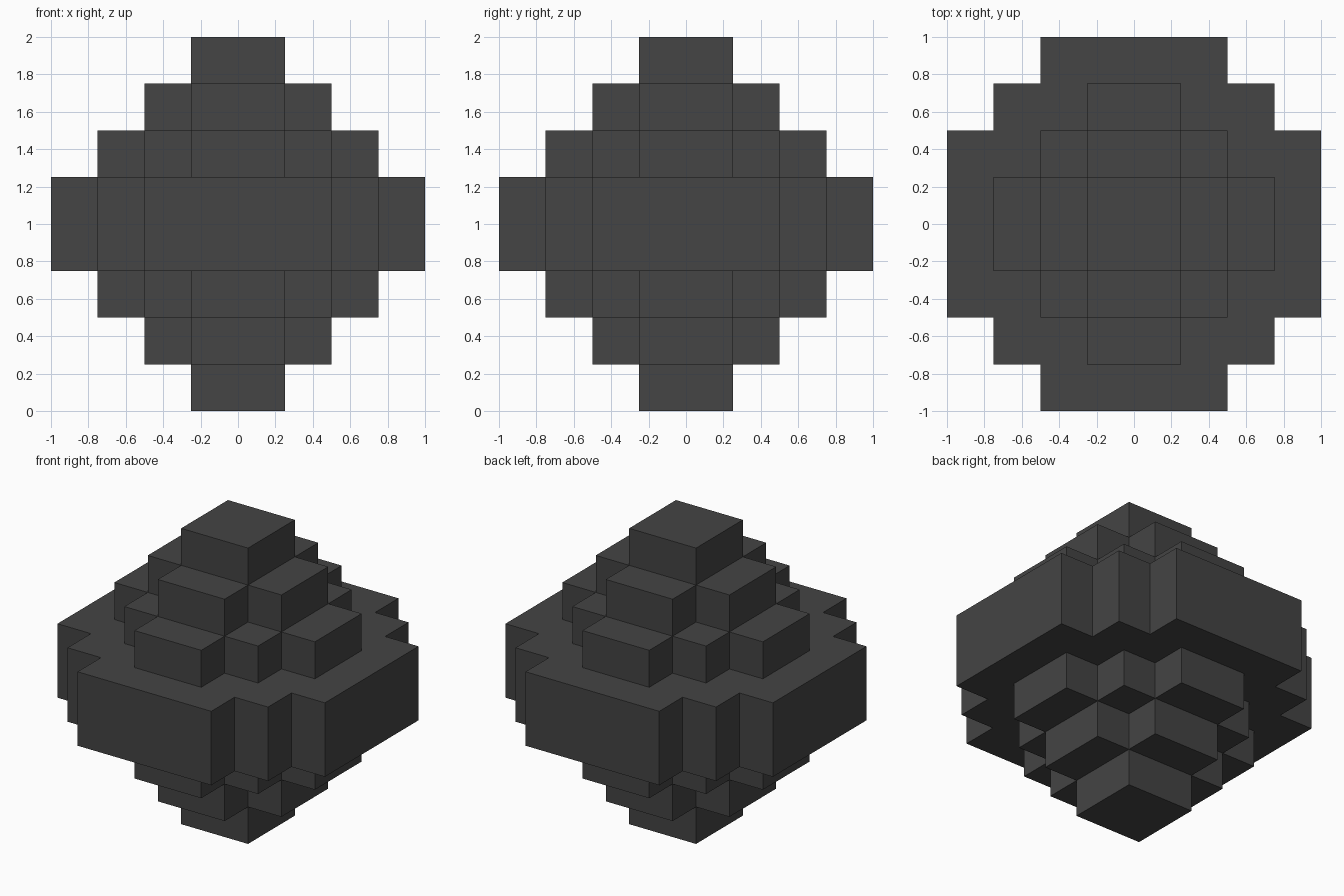
import bpy
import bmesh

cube = bpy.data.objects.get("Cube")
if cube:
    bpy.data.objects.remove(cube, do_unlink=True)

STEP = 0.25

charcoal = bpy.data.materials.new("charcoal")
charcoal.use_nodes = True
COLOUR = (0.058, 0.058, 0.058, 1)
charcoal.diffuse_color = COLOUR
charcoal.node_tree.nodes["Principled BSDF"].inputs["Base Color"].default_value = COLOUR


def stepped_outline(reach, side):
    """Plan of a tier: flat sides of half width `side`, staircase corners."""
    x, y = reach, side
    corner = [(x, y)]
    while x > side:
        x -= 1
        corner.append((x, y))
        y += 1
        corner.append((x, y))
    outline = []
    for _ in range(4):
        outline += corner
        corner = [(-v, u) for u, v in corner]
    return outline


def tier(name, reach, side, bottom, height):
    """Extrude a stepped plan into a solid slab; sizes are in steps."""
    bm = bmesh.new()
    verts = [bm.verts.new((x * STEP, y * STEP, bottom * STEP))
             for x, y in stepped_outline(reach, side)]
    base = bm.faces.new(verts)
    result = bmesh.ops.extrude_face_region(bm, geom=[base], use_keep_orig=True)
    top = [v for v in result["geom"] if isinstance(v, bmesh.types.BMVert)]
    bmesh.ops.translate(bm, verts=top, vec=(0, 0, height * STEP))
    bmesh.ops.recalc_face_normals(bm, faces=bm.faces)
    mesh = bpy.data.meshes.new(name)
    bm.to_mesh(mesh)
    bm.free()
    mesh.materials.append(charcoal)
    obj = bpy.data.objects.new(name, mesh)
    bpy.context.collection.objects.link(obj)


# Wide middle slab
tier("middle_tier", 4, 2, 3, 2)

# Shrinking tiers, matched above and below the middle
for i, name in enumerate(("inner", "cross", "tip")):
    tier("upper_" + name + "_tier", 3 - i, 1, 5 + i, 1)
    tier("lower_" + name + "_tier", 3 - i, 1, 2 - i, 1)
